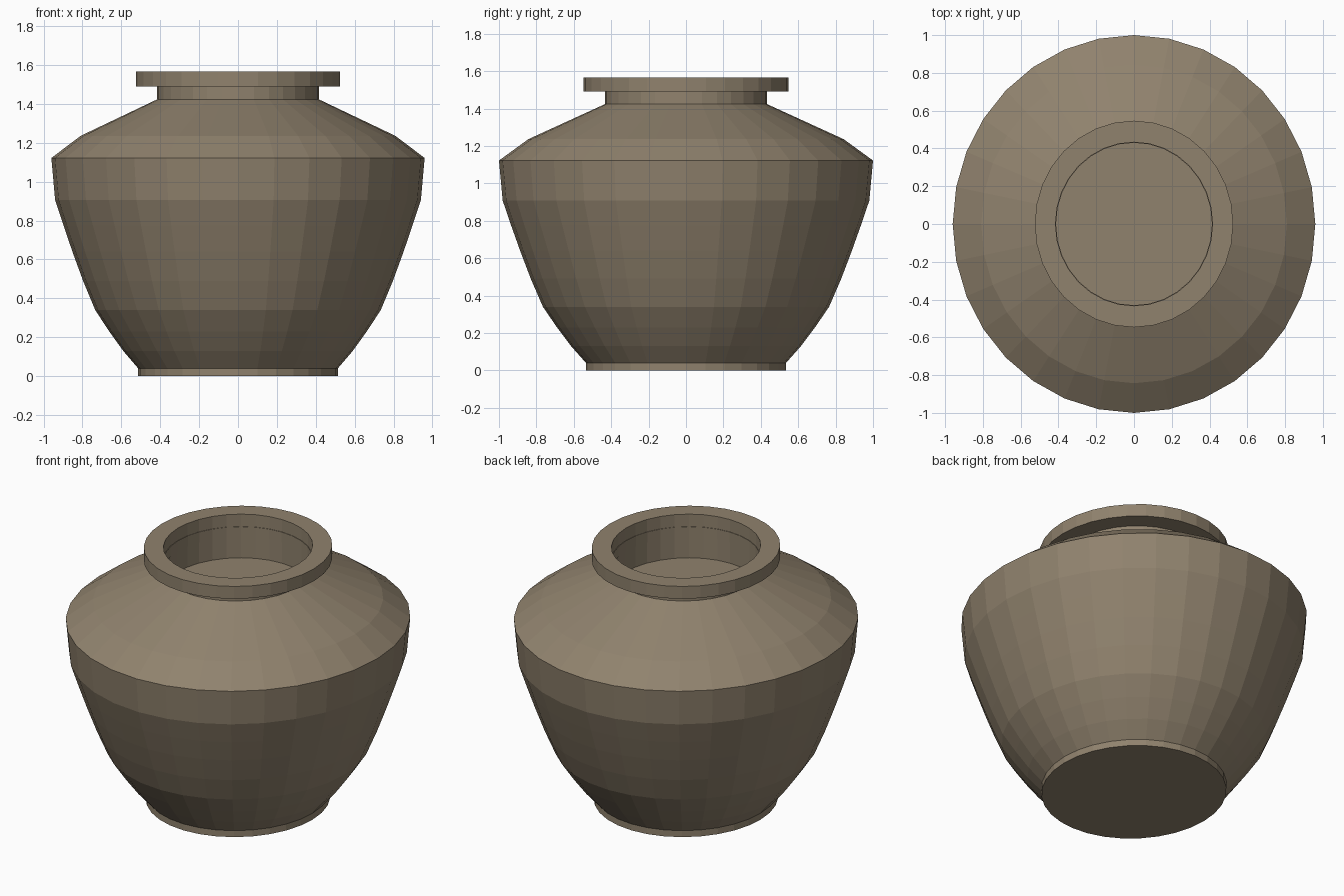
import bpy, bmesh, math

if "Cube" in bpy.data.objects:
    bpy.data.objects.remove(bpy.data.objects["Cube"])

X_SCALE = 0.96  # the pot is slightly narrower across x

clay = bpy.data.materials.new("brown_clay")
clay.diffuse_color = (0.28, 0.225, 0.155, 1)
clay.use_nodes = True
clay.node_tree.nodes["Principled BSDF"].inputs["Base Color"].default_value = clay.diffuse_color


def lathe(name, profile, sides, closed=False):
    """Spin (radius, height) points around z; open profiles get flat caps."""
    bm = bmesh.new()
    rings = []
    for r, z in profile:
        rings.append([bm.verts.new((X_SCALE * r * math.cos(math.tau * i / sides),
                                    r * math.sin(math.tau * i / sides), z))
                      for i in range(sides)])
    pairs = list(zip(rings, rings[1:]))
    if closed:
        pairs.append((rings[-1], rings[0]))
    else:
        bm.faces.new(rings[0][::-1])
        bm.faces.new(rings[-1])
    for low, high in pairs:
        for i in range(sides):
            j = (i + 1) % sides
            bm.faces.new((low[i], low[j], high[j], high[i]))
    bmesh.ops.recalc_face_normals(bm, faces=bm.faces)
    mesh = bpy.data.meshes.new(name)
    bm.to_mesh(mesh)
    bm.free()
    mesh.materials.append(clay)
    obj = bpy.data.objects.new(name, mesh)
    bpy.context.collection.objects.link(obj)
    return obj


# Whole pot in one continuous skin: foot, belly, shoulder, neck, rim, mouth floor
lathe("pot", [
    (0.535, 0.0), (0.535, 0.04),                                # foot
    (0.615, 0.13), (0.69, 0.23), (0.765, 0.34),                 # lower belly
    (0.83, 0.49), (0.887, 0.64), (0.935, 0.775), (0.98, 0.907),  # upper belly
    (1.0, 1.122), (0.843, 1.236), (0.43, 1.425),                # shoulder
    (0.43, 1.49), (0.547, 1.49), (0.547, 1.567),                # neck and rim
    (0.433, 1.567), (0.433, 1.295),                             # mouth
], 32)
